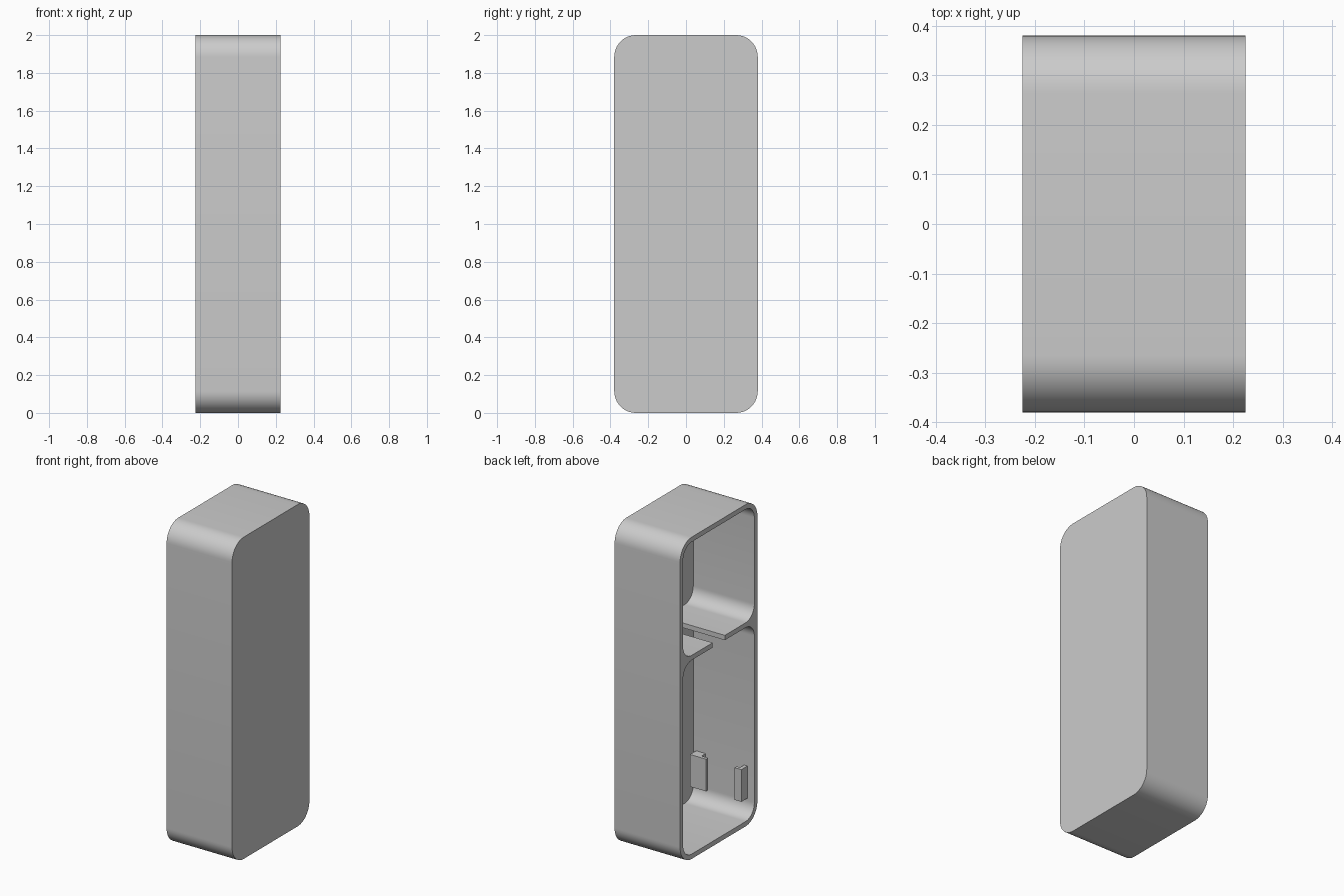
import bpy
import bmesh
from math import cos, sin, pi

cube = bpy.data.objects.get("Cube")
if cube:
    bpy.data.objects.remove(cube, do_unlink=True)

HALF_X, HALF_Y, HEIGHT = 0.225, 0.38, 2.0
WALL, RADIUS = 0.03, 0.115
SHELF_LOW, SHELF_TOP = 1.235, 1.265

grey = bpy.data.materials.new("plain_grey")
grey.use_nodes = True
colour = (0.6, 0.6, 0.6, 1)
grey.diffuse_color = colour
grey.node_tree.nodes["Principled BSDF"].inputs["Base Color"].default_value = colour


def prism(name, outline, x0, x1):
    """Extrude a (y, z) outline along x."""
    bm = bmesh.new()
    face = bm.faces.new([bm.verts.new((x0, y, z)) for y, z in outline])
    new = bmesh.ops.extrude_face_region(bm, geom=[face])["geom"]
    verts = [v for v in new if isinstance(v, bmesh.types.BMVert)]
    bmesh.ops.translate(bm, verts=verts, vec=(x1 - x0, 0, 0))
    bmesh.ops.recalc_face_normals(bm, faces=bm.faces)
    mesh = bpy.data.meshes.new(name)
    bm.to_mesh(mesh)
    bm.free()
    mesh.materials.append(grey)
    obj = bpy.data.objects.new(name, mesh)
    bpy.context.collection.objects.link(obj)
    return obj


def rounded(y0, y1, z0, z1, r, steps=12):
    """Rounded rectangle outline, anticlockwise from the upper right corner."""
    corners = [(y1 - r, z1 - r), (y0 + r, z1 - r), (y0 + r, z0 + r), (y1 - r, z0 + r)]
    return [(cy + r * cos((i + k / steps) * pi / 2), cz + r * sin((i + k / steps) * pi / 2))
            for i, (cy, cz) in enumerate(corners) for k in range(steps + 1)]


def rect(y0, y1, z0, z1):
    return [(y0, z0), (y1, z0), (y1, z1), (y0, z1)]


def activate(obj):
    bpy.ops.object.select_all(action="DESELECT")
    obj.select_set(True)
    bpy.context.view_layer.objects.active = obj


def cut(obj, cutter):
    cutter.hide_render = True
    mod = obj.modifiers.new("cut", "BOOLEAN")
    mod.operation, mod.solver, mod.object = "DIFFERENCE", "EXACT", cutter
    activate(obj)
    bpy.ops.object.modifier_apply(modifier=mod.name)
    bpy.data.objects.remove(cutter, do_unlink=True)


# Case: rounded block, open on its right side
case = prism("case", rounded(-HALF_Y, HALF_Y, 0, HEIGHT, RADIUS), -HALF_X, HALF_X)
inner = HALF_Y - WALL
back = HALF_X - WALL

# Upper and lower compartments, leaving a shelf between them
for z0, z1 in ((WALL, SHELF_LOW), (SHELF_TOP, HEIGHT - WALL)):
    cut(case, prism("compartment_cutter",
                    rounded(-inner, inner, z0, z1, RADIUS - WALL), -HALF_X - 0.1, back))

# Slot through the middle of the shelf
cut(case, prism("slot_cutter", rect(-0.06, 0.06, SHELF_LOW - 0.05, SHELF_TOP + 0.05),
                -HALF_X - 0.1, back - 0.02))
activate(case)
bpy.ops.object.shade_smooth_by_angle(angle=pi / 6)

# Pair of hooked rails on the front wall of the lower compartment
for name, leg, lip in (("inner_rail", (0.11, 0.175), (0.065, 0.175)),
                       ("outer_rail", (-0.178, -0.155), (-0.178, -0.13))):
    prism(name + "_leg", rect(-inner - 0.01, -0.31, 0.13, 0.33), *leg)
    prism(name + "_lip", rect(-0.31, -0.29, 0.13, 0.33), *lip)
